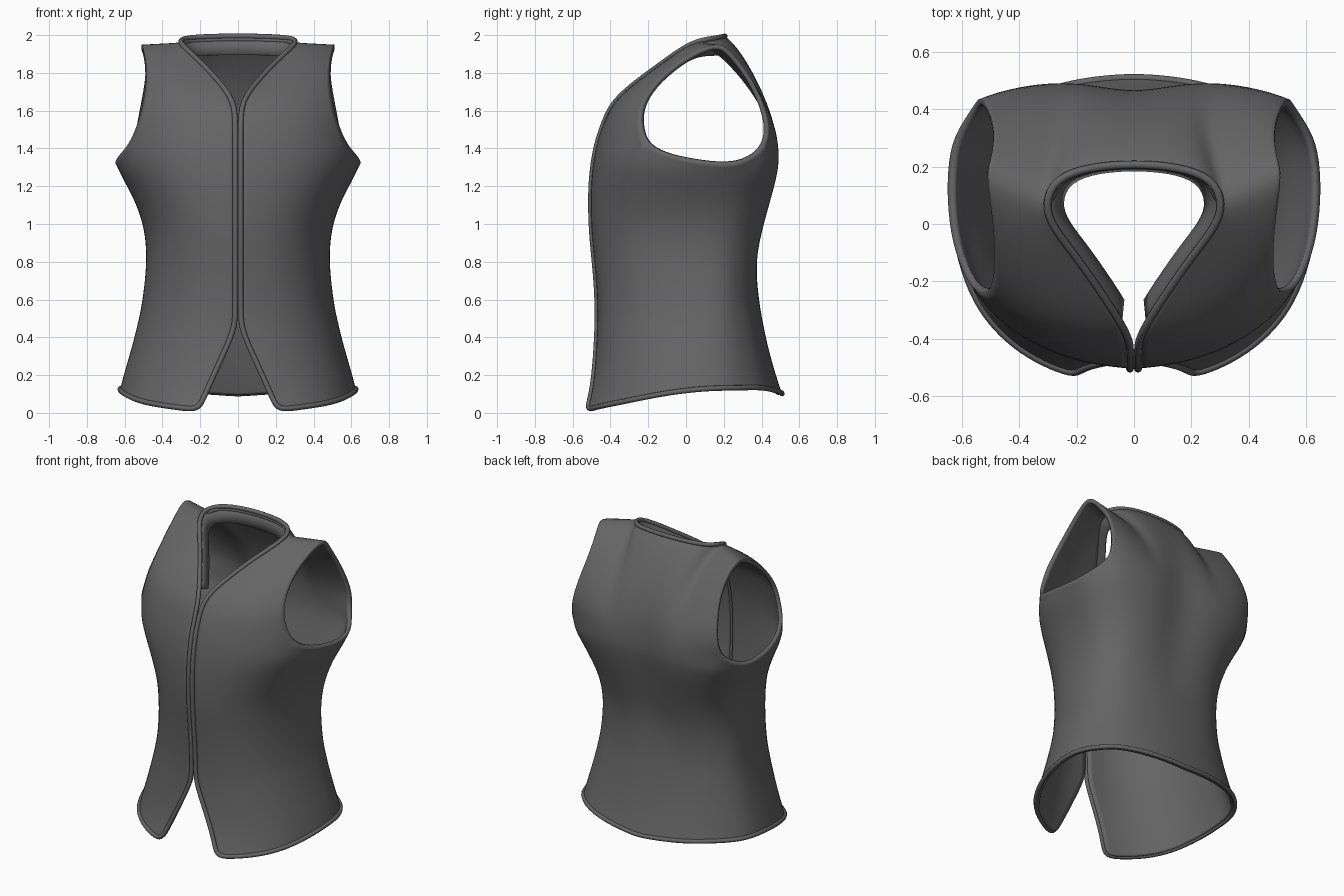
import bpy, bmesh, math
from mathutils import Vector

if "Cube" in bpy.data.objects:
    bpy.data.objects.remove(bpy.data.objects["Cube"])

cloth = bpy.data.materials.new("dark_grey_cloth")
cloth.use_nodes = True
grey = (0.13, 0.13, 0.13, 1)
cloth.diffuse_color = grey
shader = next(n for n in cloth.node_tree.nodes if n.type == 'BSDF_PRINCIPLED')
shader.inputs["Base Color"].default_value = grey
shader.inputs["Roughness"].default_value = 0.8


def sample(table, t):
    """Linear lookup in rows of (key, values...)."""
    if t <= table[0][0]:
        return table[0][1:]
    for low, high in zip(table, table[1:]):
        if t <= high[0]:
            k = (t - low[0]) / (high[0] - low[0])
            return [a + (b - a) * k for a, b in zip(low[1:], high[1:])]
    return table[-1][1:]


# Torso profile: height, half width, front depth, back depth, back squareness
TORSO = [(0, .655, -.55, .55, 2.2), (.1, .635, -.515, .51, 2.2),
         (.2, .61, -.49, .475, 2.2), (.4, .55, -.472, .42, 2.3),
         (.6, .505, -.467, .385, 2.4), (.8, .485, -.485, .375, 2.6),
         (1, .495, -.505, .425, 2.9), (1.2, .585, -.505, .48, 3.2),
         (1.3, .65, -.495, .5, 3.5), (1.42, .655, -.475, .5, 3.5)]
HEM = [(20, .015), (45, .05), (70, .105), (90, .13), (135, .135), (180, .1)]
FRONT_EDGE = [(0, .23), (.05, .2), (.43, .022), (.46, .014)]
UNDERARM = [(58, 1.42), (74, 1.355), (90, 1.325), (110, 1.31), (122, 1.335), (133, 1.4)]
CENTRE_Y = 0.1


def torso_point(angle, z):
    width, front, back, square = sample(TORSO, z)
    edge = math.degrees(math.atan(sample(FRONT_EDGE, z)[0] / width))
    if angle < 58:                      # front columns spread from the opening
        angle = edge + (58 - edge) * angle / 58
    s, c = math.sin(math.radians(angle)), -math.cos(math.radians(angle))
    n, depth = (2.3, CENTRE_Y - front) if c < 0 else (square, back - CENTRE_Y)
    r = (abs(s) ** n + abs(c) ** n) ** (-1 / n)
    x, y = s * r * width, CENTRE_Y + c * r * depth
    if c > 0:                           # spine hollow
        y -= .035 * math.exp(-(x / .16) ** 2) * min(max((z - .6) / .6, 0), 1)
    return Vector((0 if angle == 180 else x, y, z))


def spread(start, end, count):
    return [start + (end - start) * i / count for i in range(count + 1)]


def coons(bottom, top, left, right):
    """Rows of points filling four boundary lines."""
    m, n, rows = len(bottom) - 1, len(left) - 1, []
    for j in range(n + 1):
        v, row = j / n, []
        for i in range(m + 1):
            u = i / m
            corners = ((bottom[0] * (1 - u) + bottom[-1] * u) * (1 - v)
                       + (top[0] * (1 - u) + top[-1] * u) * v)
            row.append(bottom[i] * (1 - v) + top[i] * v
                       + left[j] * (1 - u) + right[j] * u - corners)
        rows.append(row)
    return rows


def add_grid(bm, rows):
    verts = [[bm.verts.new(p) for p in row] for row in rows]
    for a, b in zip(verts, verts[1:]):
        for i in range(len(a) - 1):
            bm.faces.new((a[i], a[i + 1], b[i + 1], b[i]))


def points(*coords):
    return [Vector(c) for c in coords]


# Lower torso of the left half, from front opening round to the spine
FRONT, BACK = 4, 7
angles = spread(0, 58, FRONT) + spread(58, 133, 5)[1:] + spread(133, 180, BACK)[1:]
lower = []
for v in [0, .04, .1, .2, .3, .36, .46, .57, .68, .78, .86, .93, 1]:
    row = []
    for angle in angles:
        hem = sample(HEM, max(angle, 20 + angle * .65))[0]
        crest = sample(UNDERARM, angle)[0]
        row.append(torso_point(angle, hem + (crest - hem) * v))
    lower.append(row)
crest_row = lower[-1]

# Upper front: neck edge, armhole edge and shoulder seam
neck_front = [crest_row[0]] + points(
    (.014, -.435, 1.54), (.02, -.385, 1.65), (.1, -.26, 1.755),
    (.2, -.115, 1.86), (.285, -.01, 1.935), (.312, .07, 1.972))
arm_front = [crest_row[FRONT]] + points(
    (.53, -.245, 1.53), (.505, -.24, 1.63), (.485, -.175, 1.74),
    (.485, -.06, 1.845), (.5, .07, 1.925), (.515, .17, 1.96))
shoulder = [neck_front[-1].lerp(arm_front[-1], t) for t in spread(0, 1, FRONT)]
front_panel = coons(crest_row[:FRONT + 1], shoulder, neck_front, arm_front)

# Upper back: armhole edge, spine line and nape
arm_back = [crest_row[-BACK - 1]] + points(
    (.54, .445, 1.5), (.515, .415, 1.63), (.49, .355, 1.76),
    (.488, .285, 1.86), (.5, .225, 1.93)) + [arm_front[-1]]
spine = [crest_row[-1]] + points(
    (0, .455, 1.52), (0, .425, 1.64), (0, .375, 1.76),
    (0, .315, 1.87), (0, .255, 1.955), (0, .21, 1.995))
nape = shoulder[::-1] + points((.275, .16, 1.985), (.15, .2, 1.993)) + [spine[-1]]
back_panel = coons(crest_row[-BACK - 1:], nape, arm_back, spine)

# Join the panels, then mirror across the spine
bm = bmesh.new()
for rows in (lower, front_panel, back_panel):
    add_grid(bm, rows)
half = bm.verts[:] + bm.edges[:] + bm.faces[:]
copy = bmesh.ops.duplicate(bm, geom=half)["geom"]
copied_faces = [g for g in copy if isinstance(g, bmesh.types.BMFace)]
for g in copy:
    if isinstance(g, bmesh.types.BMVert):
        g.co.x = -g.co.x
bmesh.ops.reverse_faces(bm, faces=copied_faces)
bmesh.ops.remove_doubles(bm, verts=bm.verts, dist=.0005)
bmesh.ops.recalc_face_normals(bm, faces=bm.faces)
rear = max(bm.faces, key=lambda f: f.calc_center_median().y)
if rear.normal.y < 0:
    bmesh.ops.reverse_faces(bm, faces=bm.faces)


def add_object(name, mesh):
    obj = bpy.data.objects.new(name, mesh)
    bpy.context.scene.collection.objects.link(obj)
    mesh.materials.clear()
    mesh.materials.append(cloth)
    return obj


def smooth(obj):
    obj.data.polygons.foreach_set("use_smooth", [True] * len(obj.data.polygons))


def baked(obj):
    graph = bpy.context.evaluated_depsgraph_get()
    return bpy.data.meshes.new_from_object(obj.evaluated_get(graph))


mesh = bpy.data.meshes.new("vest_body")
bm.to_mesh(mesh)
bm.free()
body = add_object("vest_body", mesh)
body.modifiers.new("rounding", 'SUBSURF').levels = 2
body.data = baked(body)
body.modifiers.clear()
smooth(body)

# Find the long border running along hem, front edges and neck
bm = bmesh.new()
bm.from_mesh(body.data)
todo, loops = {e for e in bm.edges if e.is_boundary}, []
while todo:
    edge = todo.pop()
    chain = list(edge.verts)
    while True:
        step = next((e for e in chain[-1].link_edges if e in todo), None)
        if step is None:
            break
        todo.remove(step)
        chain.append(step.other_vert(chain[-1]))
    loops.append([v.co.copy() for v in chain[:-1]])
bm.free()
border = max(loops, key=len)

# Piped edging
curve = bpy.data.curves.new("edge_piping", 'CURVE')
curve.dimensions = '3D'
curve.bevel_depth = .014
curve.bevel_resolution = 2
spline = curve.splines.new('POLY')
spline.points.add(len(border) - 1)
for point, co in zip(spline.points, border):
    point.co = (*co, 1)
spline.use_cyclic_u = True
path = add_object("piping_path", curve)
piping = add_object("edge_piping", baked(path))
bpy.data.objects.remove(path)
smooth(piping)

# Neck facing turned inward from the collar edge
start = min(range(len(border)), key=lambda i: border[i].z)
neck = [p for p in border[start:] + border[:start] if p.z > 1.65]


def turned(p, k):
    t = (.21 - p.y) / .59
    return p + Vector((-.18 * p.x, -.02 + .11 * t, -.1 + .08 * t)) * k


bm = bmesh.new()
add_grid(bm, [[turned(p, k) for p in neck] for k in (0, .5, 1)])
mesh = bpy.data.meshes.new("neck_facing")
bm.to_mesh(mesh)
bm.free()
facing = add_object("neck_facing", mesh)
smooth(facing)

# Cloth thickness
for obj, depth, offset in ((body, .025, -1), (facing, .008, 0)):
    solid = obj.modifiers.new("thickness", 'SOLIDIFY')
    solid.thickness, solid.offset = depth, offset
